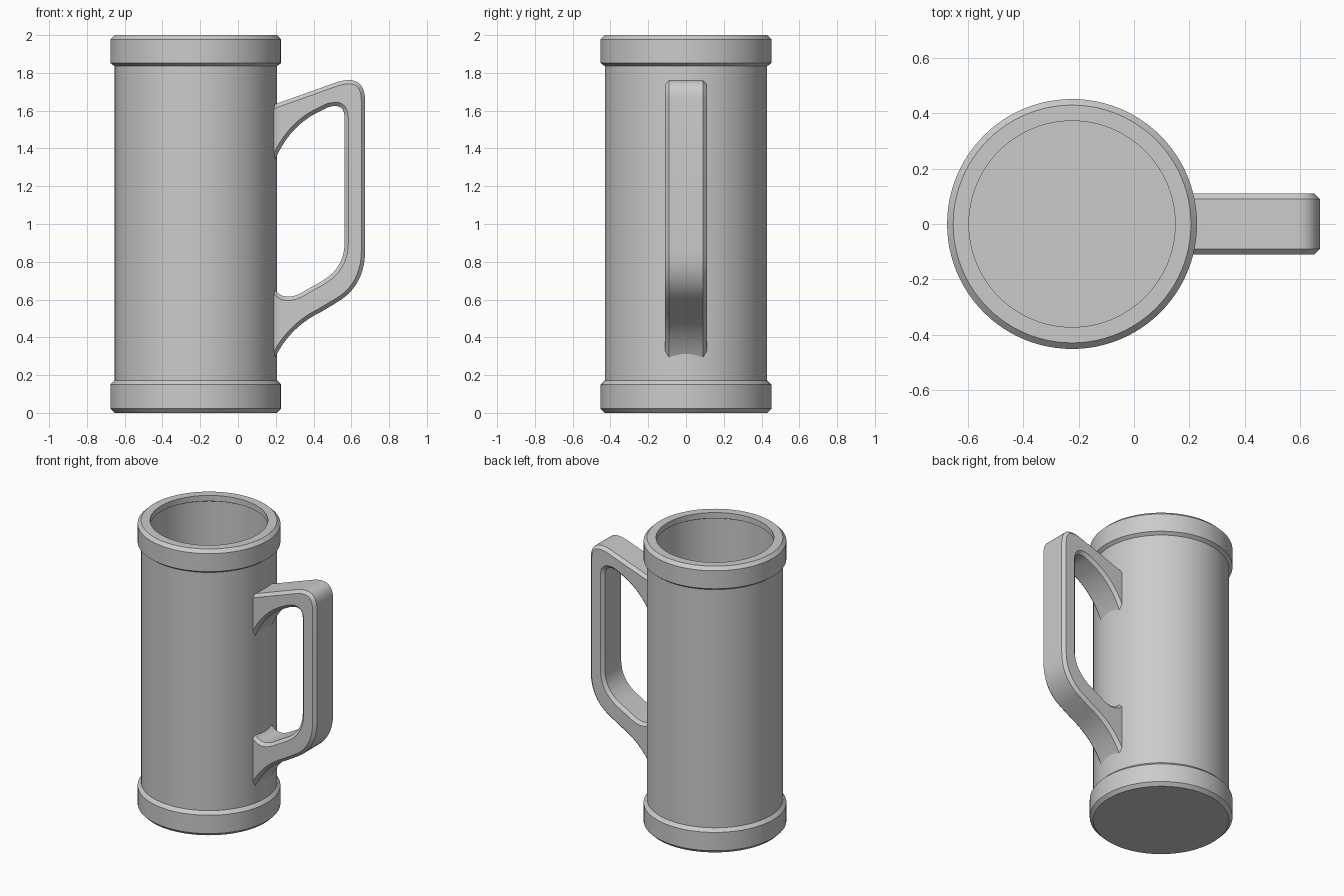
import bpy, bmesh, math

if "Cube" in bpy.data.objects:
    bpy.data.objects.remove(bpy.data.objects["Cube"])

CX = -0.224  # axis of the mug body
SEG = 96


def finish(name, bm, angle=25):
    bmesh.ops.recalc_face_normals(bm, faces=bm.faces)
    me = bpy.data.meshes.new(name)
    bm.to_mesh(me)
    bm.free()
    ob = bpy.data.objects.new(name, me)
    bpy.context.collection.objects.link(ob)
    bpy.ops.object.select_all(action='DESELECT')
    ob.select_set(True)
    bpy.context.view_layer.objects.active = ob
    bpy.ops.object.shade_smooth_by_angle(angle=math.radians(angle))
    return ob


def lathe(name, profile):
    """Spin an (r, z) profile around the mug axis."""
    bm = bmesh.new()
    vs = [bm.verts.new((CX + r, 0, z)) for r, z in profile]
    es = [bm.edges.new(p) for p in zip(vs, vs[1:])]
    bmesh.ops.spin(bm, geom=vs + es, cent=(CX, 0, 0), axis=(0, 0, 1),
                   angle=2 * math.pi, steps=SEG, use_merge=True)
    bmesh.ops.remove_doubles(bm, verts=bm.verts, dist=1e-5)
    return finish(name, bm)


def curve(a, c, b, n=10):
    """Quadratic bend from a to b with control point c."""
    return [tuple((1 - t) ** 2 * p + 2 * t * (1 - t) * q + t * t * s
                  for p, q, s in zip(a, c, b))
            for t in (i / n for i in range(n + 1))]


# hollow body with base band, rim band and a small inner lip
lathe("mug_body", [
    (0, 0), (0.43, 0), (0.452, 0.022), (0.452, 0.15), (0.43, 0.172),
    (0.43, 1.836), (0.452, 1.852), (0.452, 1.978), (0.43, 2.0),
    (0.373, 2.0), (0.373, 1.96), (0.382, 1.955), (0.382, 0.08), (0, 0.08)])

# handle outline: outer edge top to bottom, then the inner edge back up
outline = [(0.17, 1.625)]
outline += curve((0.53, 1.753), (0.673, 1.795), (0.673, 1.65))
outline += curve((0.673, 0.86), (0.673, 0.67), (0.52, 0.583))
outline += curve((0.44, 0.535), (0.285, 0.46), (0.205, 0.31))
outline += [(0.17, 0.245), (0.17, 0.67)]
outline += curve((0.206, 0.64), (0.26, 0.585), (0.36, 0.65))
outline += curve((0.44, 0.695), (0.564, 0.765), (0.564, 0.9))
outline += curve((0.564, 1.56), (0.564, 1.65), (0.47, 1.615))
outline += curve((0.44, 1.60), (0.285, 1.53), (0.205, 1.36))
outline += [(0.17, 1.285)]

# extruded handle with chamfered side edges
HW = 0.11
bm = bmesh.new()
face = bm.faces.new([bm.verts.new((x, -HW, z)) for x, z in outline])
ext = bmesh.ops.extrude_face_region(bm, geom=[face], use_keep_orig=True)
for v in ext['geom']:
    if isinstance(v, bmesh.types.BMVert):
        v.co.y = HW
bmesh.ops.recalc_face_normals(bm, faces=bm.faces)
rims = [e for e in bm.edges if abs(e.verts[0].co.y - e.verts[1].co.y) < 1e-6]
bmesh.ops.bevel(bm, geom=rims, offset=0.02, segments=1, affect='EDGES')
finish("handle", bm)
